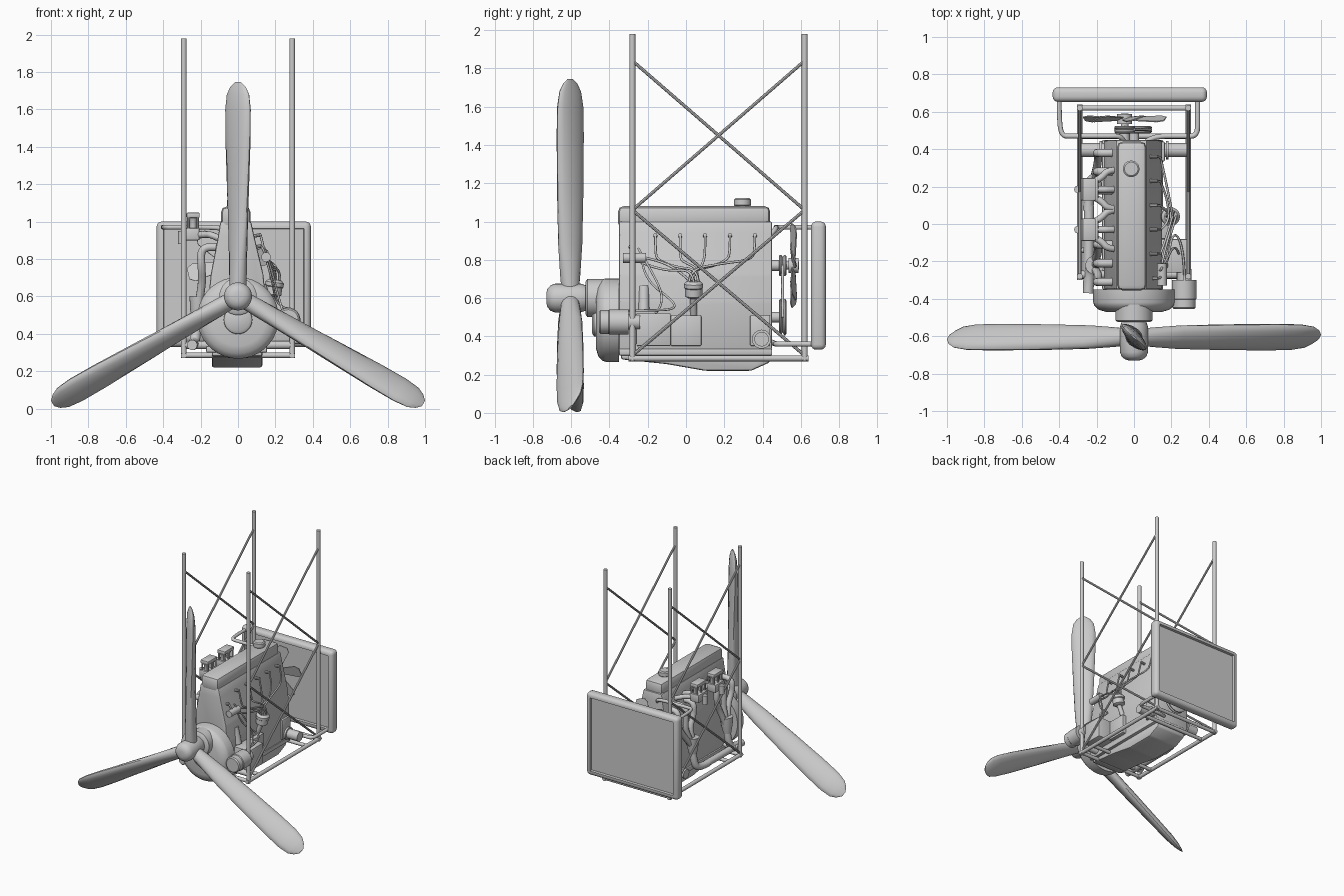
import bpy, bmesh, math
from mathutils import Vector, Matrix

if "Cube" in bpy.data.objects:
    bpy.data.objects.remove(bpy.data.objects["Cube"])


def finish(name, bm, angle=35):
    bmesh.ops.recalc_face_normals(bm, faces=bm.faces)
    me = bpy.data.meshes.new(name)
    bm.to_mesh(me)
    bm.free()
    ob = bpy.data.objects.new(name, me)
    bpy.context.collection.objects.link(ob)
    bpy.ops.object.select_all(action='DESELECT')
    bpy.context.view_layer.objects.active = ob
    ob.select_set(True)
    bpy.ops.object.shade_smooth_by_angle(angle=math.radians(angle))
    return ob


def round_edges(bm, w, seg=2):
    if w:
        bmesh.ops.bevel(bm, geom=bm.edges[:], offset=w, segments=seg, profile=0.5,
                        affect='EDGES', clamp_overlap=True)


def box(name, lo, hi, w=0.006):
    bm = bmesh.new()
    lo, hi = Vector(lo), Vector(hi)
    bmesh.ops.create_cube(bm, size=1, matrix=Matrix.Translation((lo + hi) / 2)
                          @ Matrix.Diagonal((*(hi - lo), 1)))
    round_edges(bm, w)
    return finish(name, bm)


def prism(name, pts, a, b, axis='Y', w=0.01):
    # extrude an outline: (x, z) along y, or (y, z) along x
    bm = bmesh.new()
    mk = (lambda p, t: (p[0], t, p[1])) if axis == 'Y' else (lambda p, t: (t, p[0], p[1]))
    f = bm.faces.new([bm.verts.new(mk(p, a)) for p in pts])
    ex = bmesh.ops.extrude_face_region(bm, geom=[f])
    off = Vector((0, b - a, 0) if axis == 'Y' else (b - a, 0, 0))
    bmesh.ops.translate(bm, vec=off, verts=[v for v in ex['geom'] if isinstance(v, bmesh.types.BMVert)])
    round_edges(bm, w)
    return finish(name, bm)


def loft(name, rings):
    bm = bmesh.new()
    rows = [[bm.verts.new(p) for p in r] for r in rings]
    n = len(rows[0])
    for r, s in zip(rows, rows[1:]):
        for i in range(n):
            bm.faces.new((r[i], r[(i + 1) % n], s[(i + 1) % n], s[i]))
    bm.faces.new(rows[0])
    bm.faces.new(rows[-1])
    return finish(name, bm)


def lathe(name, start, axis, prof, n=28):
    # prof: (distance along axis, radius)
    rot = Vector(axis).to_track_quat('Z', 'Y')
    return loft(name, [[Vector(start) + rot @ Vector((r * math.cos(2 * math.pi * i / n),
                r * math.sin(2 * math.pi * i / n), t)) for i in range(n)] for t, r in prof])


def cyl(name, a, b, r, r2=None, n=16):
    d = Vector(b) - Vector(a)
    return lathe(name, a, d, [(0, r), (d.length, r2 or r)], n)


def tube(name, pts, r, res=3):
    cu = bpy.data.curves.new(name, 'CURVE')
    cu.dimensions, cu.bevel_depth, cu.bevel_resolution, cu.use_fill_caps = '3D', r, res, True
    sp = cu.splines.new('NURBS')
    sp.points.add(len(pts) - 1)
    for p, q in zip(sp.points, pts):
        p.co = (*q, 1)
    sp.use_endpoint_u, sp.order_u, sp.resolution_u = True, min(3, len(pts)), 6
    ob = bpy.data.objects.new(name, cu)
    bpy.context.collection.objects.link(ob)
    bpy.ops.object.select_all(action='DESELECT')
    bpy.context.view_layer.objects.active = ob
    ob.select_set(True)
    bpy.ops.object.convert(target='MESH')


# propeller: three twisted blades and a domed hub
PY, PZ = -0.605, 0.60
secs = [(0.03, .045, .045, 60), (0.12, .055, .045, 60), (0.28, .070, .040, 58), (0.55, .082, .038, 52),
        (0.85, .092, .034, 47), (1.0, .092, .030, 45), (1.08, .080, .022, 43), (1.12, .055, .012, 41),
        (1.145, .022, .004, 40)]
for k in range(3):
    R = Matrix.Rotation(k * 2 * math.pi / 3, 3, 'Y')
    rings = []
    for h, a, b, deg in secs:
        c, s = math.cos(math.radians(deg)), math.sin(math.radians(deg))
        ring = []
        for i in range(16):
            u, v = a * math.cos(i * math.pi / 8), b * math.sin(i * math.pi / 8)
            ring.append(R @ Vector((u * c + v * s, -u * s + v * c, h)) + Vector((0, PY, PZ)))
        rings.append(ring)
    loft('propeller_blade', rings)
lathe('propeller_hub', (0, -0.73, PZ), (0, 1, 0),
      [(0, .025), (.006, .048), (.022, .066), (.045, .075), (.18, .075), (.21, .065)])
lathe('propeller_shaft_housing', (0, -0.525, PZ), (0, 1, 0), [(0, .085), (.01, .1), (.1, .1)])
lathe('reduction_gear_case', (0, -0.47, 0.485), (0, 1, 0),
      [(0, .15), (.012, .19), (.035, .213), (.05, .218), (.12, .218)], 36)
lathe('gear_case_boss', (0, -0.49, 0.475), (0, 1, 0), [(0, .06), (.01, .075), (.04, .08)])

# engine block, head cover and sump
prism('engine_block', [(-.095, 1.0), (.07, 1.0), (.085, .93), (.135, .72), (.15, .58), (.15, .33),
                       (-.16, .33), (-.16, .58), (-.145, .72), (-.105, .93)], -0.35, 0.45)
box('valve_cover', (-.09, -.355, .965), (.066, .44, 1.08), .028)
lathe('oil_filler_cap', (-.015, .295, 1.07), (0, 0, 1), [(0, .03), (.015, .044), (.045, .044), (.052, .036)])
box('sump_flange', (-.17, -.35, .30), (.155, .45, .335))
prism('oil_sump', [(-.34, .31), (.44, .31), (.44, .265), (.34, .22), (.1, .22), (-.1, .255), (-.34, .28)],
      -.14, .13, 'X', .012)

# radiator with recessed core
bm = bmesh.new()
bmesh.ops.create_cube(bm, size=1, matrix=Matrix.Translation((-.0225, .692, .665)) @ Matrix.Diagonal((.825, .078, .67, 1)))
round_edges(bm, .028, 4)
for f in [f for f in bm.faces if abs(f.normal.y) > .99 and f.calc_area() > .2]:
    bmesh.ops.inset_region(bm, faces=[f], thickness=.014)
    bmesh.ops.inset_region(bm, faces=[f], thickness=.002, depth=-.022)
finish('radiator', bm)
tube('upper_coolant_hose', [(-.40, .67, .97), (-.40, .58, .97), (-.39, .47, .97), (-.33, .47, .97),
                            (-.14, .47, .97), (-.06, .47, .96), (-.05, .43, .92)], .013)
tube('lower_coolant_hose', [(.34, .67, .36), (.34, .58, .36), (.34, .47, .36), (.27, .47, .36), (.08, .47, .36),
                            (.05, .42, .38)], .014)

# cooling fan and pulleys
FX, FZ = -.05, .77
cyl('fan_shaft', (FX, .44, FZ), (FX, .59, FZ), .02)
cyl('fan_hub', (FX, .535, FZ), (FX, .588, FZ), .04, n=20)
for k in range(6):
    R = Matrix.Rotation(k * math.pi / 3 + .3, 3, 'Y')
    T = Matrix.Rotation(math.radians(18), 3, 'Z')
    rings = [[R @ (T @ Vector((x * w, y, 0)) + Vector((0, 0, h))) + Vector((FX, .562, FZ))
              for x, y in ((-1, -.003), (1, -.003), (1, .003), (-1, .003))]
             for h, w in ((.02, .02), (.07, .03), (.19, .05), (.222, .03))]
    loft('fan_blade', rings)
groove = [(0, .9), (.006, 1), (.012, 1), (.02, .84), (.028, 1), (.034, 1), (.04, .9)]
for nm, x, z, r in (('fan_pulley', FX, FZ, .055), ('crank_pulley', 0, .50, .095)):
    lathe(nm, (x, .485, z), (0, 1, 0), [(t, q * r) for t, q in groove])
    cyl(nm + '_stub', (x, .43, z), (x, .49, z), .028)
for s in (-1, 1):
    tube('fan_belt', [(FX + s * .05, .505, FZ), (s * .09, .505, .50)], .008, 1)

# tubular support frame: posts, rails and side braces
Y0, Y1 = -.28, .62
for x in (-.29, .29):
    for y in (Y0, Y1):
        cyl('frame_post', (x, y, .27), (x, y, 1.98), .0155, n=12)
    cyl('side_rail', (x, Y0 - .02, .285), (x, Y1 + .02, .285), .0155, n=12)
    for lo, hi in ((1.06, 1.84), (.30, 1.06)):
        cyl('diagonal_brace', (x, Y0, lo), (x, Y1, hi), .0085, n=8)
        cyl('diagonal_brace', (x, Y1, lo), (x, Y0, hi), .0085, n=8)
    s = 1 if x > 0 else -1
    cyl('engine_mount', (s * .12, .395, .385), (s * .28, .395, .385), .038)
    cyl('mount_washer', (s * .17, .395, .385), (s * .185, .395, .385), .05)
    cyl('front_mount', (s * .12, -.27, .34), (s * .28, -.27, .34), .022)
for y in (Y0, -.14, .47, Y1):
    cyl('cross_rail', (-.29, y, .285), (.29, y, .285), .0145, n=12)

# intake: twin carburettors on the left with runners to the head
for yc in (-.03, .185):
    box('carburettor_body', (-.285, yc - .06, .90), (-.205, yc + .06, .965), .008)
    box('carburettor_flange', (-.215, yc - .055, .91), (-.19, yc + .055, .95))
    for dy in (-.033, .033):
        lathe('air_trumpet', (-.24, yc + dy, .96), (0, 0, 1), [(0, .018), (.04, .018), (.06, .026)], 16)
    for dx in (-.265, -.215):
        for dy in (-.05, 0, .05):
            cyl('filter_post', (dx, yc + dy, .96), (dx, yc + dy, 1.03), .007, n=8)
    box('air_filter_cap', (-.275, yc - .06, 1.02), (-.205, yc + .06, 1.048))
    cyl('float_bowl', (-.30, yc, .88), (-.30, yc, .95), .02)
    for d in (-.13, 0, .13):
        tube('intake_runner', [(-.205, yc + d * .35, .93), (-.17, yc + d * .5, .93), (-.14, yc + d * .8, .93),
                               (-.08, yc + d * .8, .90)], .018)

# exhaust: six headers into two collectors and a forward tailpipe
for yc, ye in ((-.21, -.22), (.28, .22)):
    for k in (-1, 0, 1):
        y = yc + k * .10
        tube('exhaust_header', [(-.09, y, .86), (-.16, y, .87), (-.20, y, .84), (-.195, y, .76),
                                (-.19, yc + k * .05, .66), (-.215, ye + k * .018, .54)], .022)
    lathe('exhaust_collector', (-.21, ye, .60), (-.05, 0, -1), [(0, .05), (.07, .042), (.13, .03)], 20)
    tube('exhaust_downpipe', [(-.214, ye, .50), (-.225, ye, .38), (-.24, ye - .05, .34), (-.245, ye - .15, .34)], .028)
tube('exhaust_tailpipe', [(-.24, .1, .34), (-.245, -.365, .34)], .027)

# distributor and ignition leads on the right
cyl('distributor_shaft', (.12, .04, .46), (.19, .04, .62), .018)
lathe('distributor_body', (.185, .04, .60), (.15, 0, 1), [(0, .03), (.01, .045), (.05, .045), (.055, .05), (.075, .05), (.09, .035)])
for i in range(6):
    y = -.29 + i * .13
    a = i * math.pi / 3
    px, py = .20 + .025 * math.cos(a), .04 + .028 * math.sin(a)
    tube('ignition_lead', [(px, py, .67), (px, py, .75), (.18, .04 + (y - .04) * .45, .74 + .02 * (i % 3)),
                           (.145, y * .95, .80), (.14, y, .85), (.12, y, .93 if i else .87)], .0065, 2)
    cyl('spark_plug', (.07, y, .92 if i else .86), (.125, y, .93 if i else .87), .010, n=10)
cyl('ignition_coil', (.15, -.33, .81), (.15, -.21, .81), .026)
tube('coil_lead', [(.15, -.21, .81), (.17, -.12, .79), (.20, -.02, .73), (.20, .04, .67)], .0065, 2)
tube('starter_lead', [(.15, -.23, .80), (.18, -.22, .70), (.20, -.06, .58), (.24, -.06, .54),
                      (.27, -.20, .535), (.27, -.32, .535)], .006, 2)
tube('battery_lead', [(.14, -.25, .86), (.17, -.2, .78), (.22, -.1, .58), (.24, -.16, .52)], .006, 2)

# starter motor and accessory housings
lathe('starter_motor', (.268, -.455, .475), (0, 1, 0), [(0, .054), (.008, .062), (.05, .062), (.055, .066), (.155, .066)])
cyl('starter_nose', (.268, -.31, .475), (.268, -.24, .475), .04)
box('starter_bracket', (.12, -.26, .35), (.285, -.08, .52))
cyl('oil_filter', (.155, -.22, .53), (.125, -.22, .66), .028)
box('pump_housing', (.12, -.08, .35), (.18, .08, .51))
box('rear_mount_pad', (.12, .335, .35), (.165, .44, .51))
